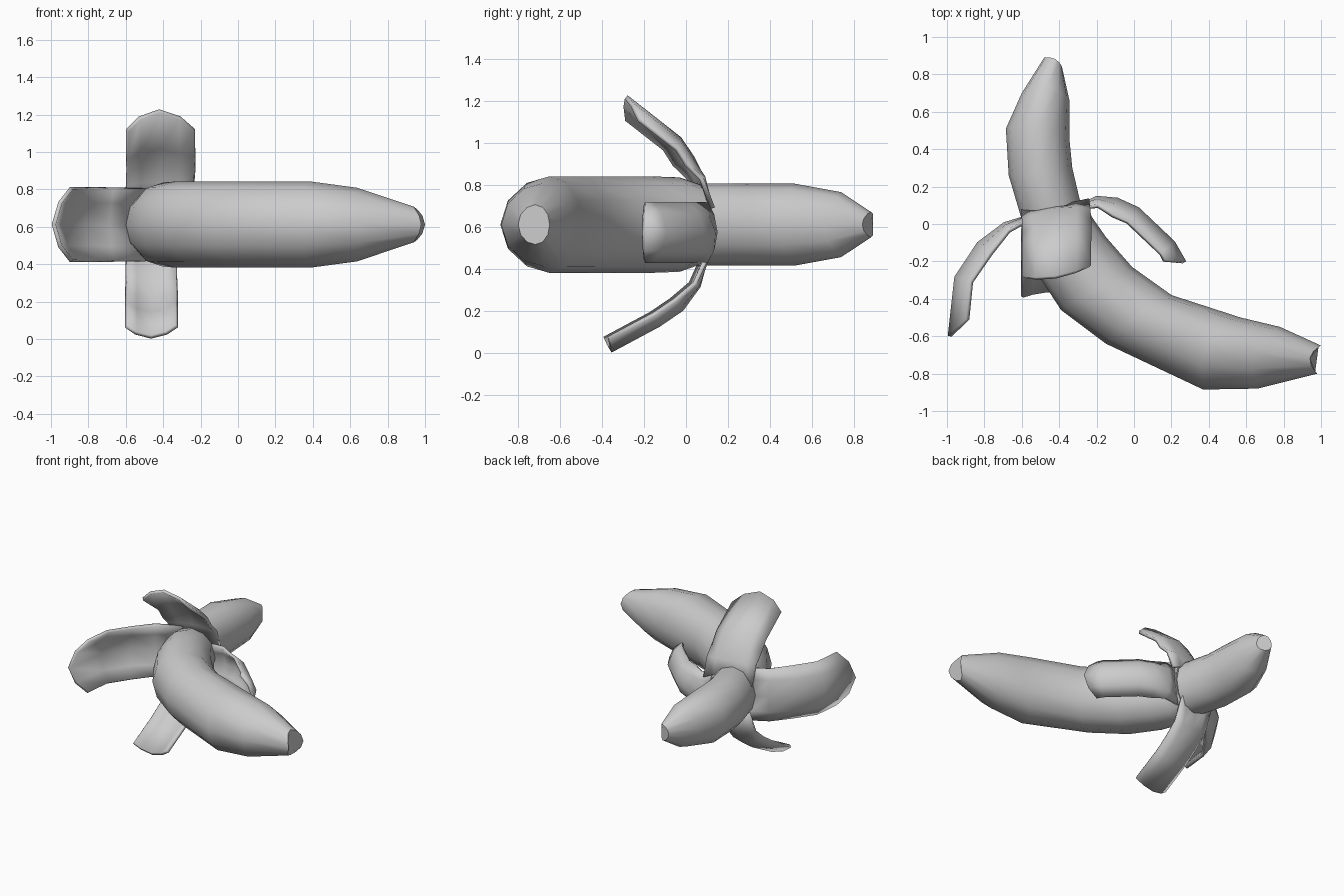
import bpy, bmesh, math
from mathutils import Vector

if "Cube" in bpy.data.objects:
    bpy.data.objects.remove(bpy.data.objects["Cube"])

SIDES = 12
CZ = 0.612


def finish(name, bm, thickness=0):
    bmesh.ops.recalc_face_normals(bm, faces=bm.faces)
    me = bpy.data.meshes.new(name)
    bm.to_mesh(me)
    bm.free()
    ob = bpy.data.objects.new(name, me)
    bpy.context.collection.objects.link(ob)
    if thickness:
        m = ob.modifiers.new("thickness", 'SOLIDIFY')
        m.thickness = thickness
        m.offset = 0
    bpy.ops.object.select_all(action='DESELECT')
    bpy.context.view_layer.objects.active = ob
    ob.select_set(True)
    bpy.ops.object.shade_smooth_by_angle(angle=math.radians(45))


def bridge(bm, a, b, closed):
    n = len(a)
    for i in range(n if closed else n - 1):
        j = (i + 1) % n
        bm.faces.new((a[i], a[j], b[j], b[i]))


def tube(name, sections):
    """Each section: outer edge x,y, inner edge x,y, half height, backward bow."""
    bm = bmesh.new()
    rings = []
    for ox, oy, ix, iy, rz, bow in sections:
        o, i = Vector((ox, oy, CZ)), Vector((ix, iy, CZ))
        c, h = (o + i) / 2, (i - o) / 2
        t = h.cross(Vector((0, 0, 1))).normalized()
        ring = []
        for k in range(SIDES):
            a = 2 * math.pi * k / SIDES
            p = c + h * math.cos(a) - t * bow * math.sin(a) ** 2
            p.z += rz * math.sin(a)
            ring.append(bm.verts.new(p))
        rings.append(ring)
    for a, b in zip(rings, rings[1:]):
        bridge(bm, a, b, True)
    bm.faces.new(rings[0])
    bm.faces.new(rings[-1])
    finish(name, bm)


def flap(name, path, side, bow, root_back, tip_back):
    """Curled strip along a path; its edges bend towards the body."""
    bm = bmesh.new()
    pts = [Vector(p) for p in path]
    side = Vector(side)
    body = Vector((-0.3, -0.6, CZ))
    rows = []
    last = len(pts) - 1
    for k, p in enumerate(pts):
        t = (pts[min(k + 1, last)] - pts[max(k - 1, 0)]).normalized()
        n = side.cross(t).normalized()
        if n.dot(body - p) < 0:
            n = -n
        b = bow * min(1, k / 2)
        back = root_back if k == 0 else tip_back if k == last else 0
        rows.append([bm.verts.new(p + side * u + (n * b - t * back) * u * u)
                     for u in (-1, -0.6, 0, 0.6, 1)])
    for a, b in zip(rows, rows[1:]):
        bridge(bm, a, b, False)
    finish(name, bm, 0.022)


# unpeeled lower half of the skin
tube("lower_peel", [
    (-0.60, 0.02, -0.27, 0.12, 0.19, 0),
    (-0.58, -0.09, -0.22, 0.03, 0.225, 0),
    (-0.52, -0.26, -0.15, -0.07, 0.23, 0),
    (-0.39, -0.46, -0.01, -0.23, 0.23, 0),
    (-0.15, -0.64, 0.20, -0.38, 0.23, 0.02),
    (0.37, -0.885, 0.57, -0.50, 0.23, 0.09),
    (0.66, -0.88, 0.78, -0.55, 0.197, 0.09),
    (0.98, -0.80, 1.00, -0.65, 0.095, 0.05)])

# exposed fruit
tube("fruit", [(*s[2:4], *s[0:2], s[4], s[5]) for s in (
    (-0.57, -0.06, -0.27, 0.04, 0.17, 0),
    (-0.605, 0.04, -0.29, 0.13, 0.195, 0),
    (-0.67, 0.26, -0.33, 0.30, 0.195, 0),
    (-0.685, 0.51, -0.345, 0.45, 0.195, -0.04),
    (-0.60, 0.70, -0.345, 0.66, 0.155, -0.06),
    (-0.48, 0.89, -0.385, 0.84, 0.06, -0.02))])

# four folded-back skin flaps
flap("left_flap",
     [(-0.59, 0.03, CZ), (-0.69, 0.0, CZ), (-0.83, -0.105, CZ),
      (-0.95, -0.285, CZ), (-0.985, -0.60, CZ)],
     (0, 0, 0.195), 0.085, 0.10, 0.10)
flap("right_flap",
     [(-0.28, 0.10, 0.575), (-0.20, 0.14, 0.575), (-0.09, 0.13, 0.575),
      (0.02, 0.08, 0.575), (0.21, -0.10, 0.575), (0.27, -0.205, 0.575)],
     (0, 0, 0.138), 0.09, 0.04, 0.06)
flap("top_flap",
     [(-0.42, 0.09, 0.74), (-0.42, 0.075, 0.84), (-0.42, 0.03, 0.93),
      (-0.42, -0.03, 1.02), (-0.42, -0.285, 1.22)],
     (0.18, 0.03, 0), 0.065, 0.05, 0.09)
flap("bottom_flap",
     [(-0.465, 0.10, 0.47), (-0.465, 0.06, 0.32), (-0.465, -0.02, 0.21),
      (-0.465, -0.13, 0.135), (-0.465, -0.36, 0.012)],
     (0.135, 0.01, 0), 0.06, 0.03, 0.01)
